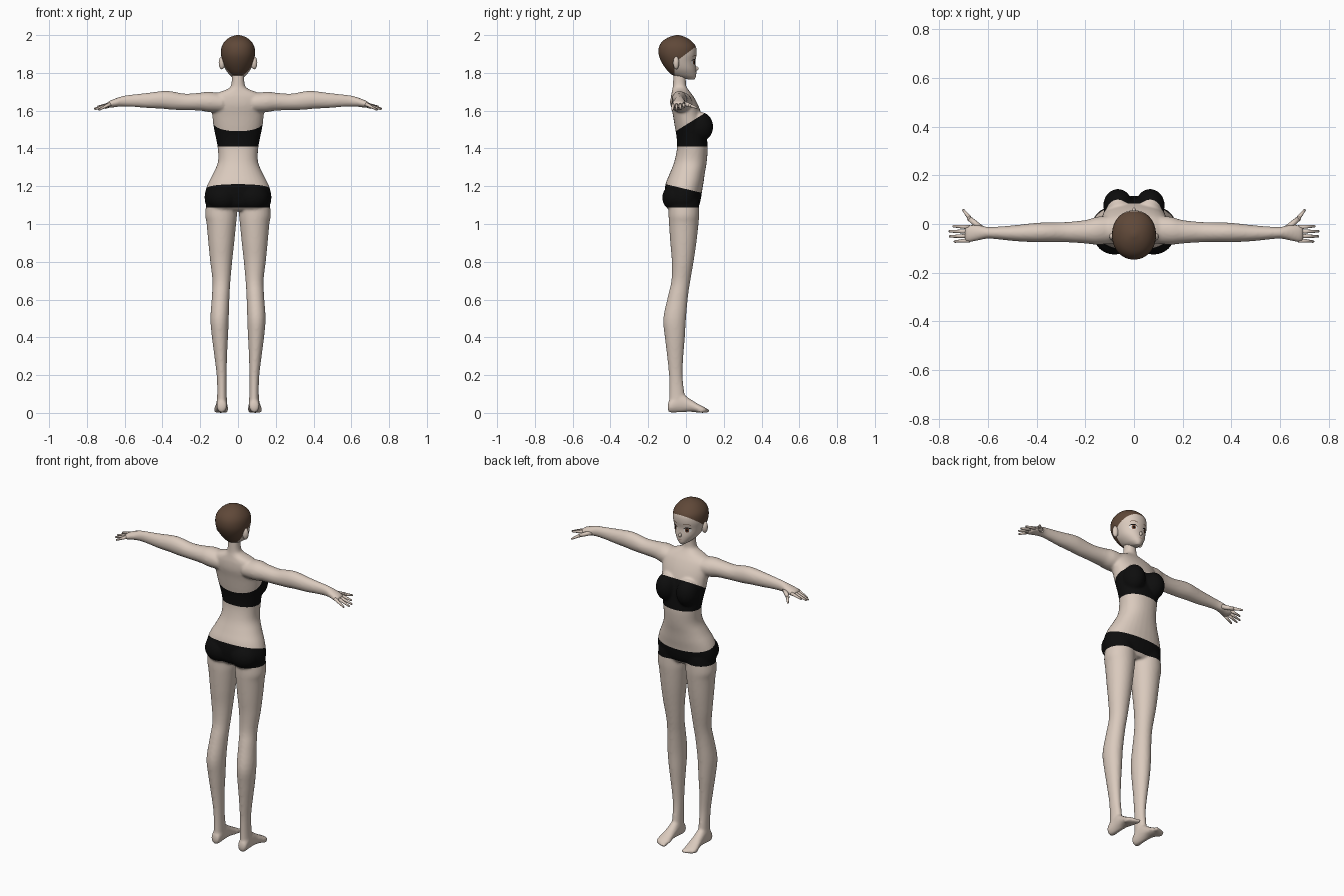
import bpy
import bmesh
import math
from mathutils import Vector, Matrix
from mathutils.bvhtree import BVHTree

cube = bpy.data.objects.get("Cube")
if cube:
    bpy.data.objects.remove(cube, do_unlink=True)


def material(name, color):
    mat = bpy.data.materials.new(name)
    mat.use_nodes = True
    mat.diffuse_color = (*color, 1)
    mat.node_tree.nodes["Principled BSDF"].inputs["Base Color"].default_value = (*color, 1)
    return mat


skin = material("skin", (.70, .59, .51))
black = material("black cloth", (.004, .004, .004))
hair = material("brown hair", (.115, .065, .04))
white = material("eye white", (.8, .78, .75))
iris = material("brown iris", (.16, .06, .03))
lip = material("lip", (.42, .22, .18))


def smooth_rows(rows, steps=4):
    """Catmull-Rom interpolation of section rows."""
    out = []
    last = len(rows) - 1
    for i in range(last):
        p, a, b, c = rows[max(i - 1, 0)], rows[i], rows[i + 1], rows[min(i + 2, last)]
        for k in range(steps):
            t = k / steps
            out.append([b0 + .5 * t * (c0 - a0 + t * (2 * a0 - 5 * b0 + 4 * c0 - d0
                        + t * (3 * (b0 - c0) + d0 - a0)))
                        for a0, b0, c0, d0 in zip(p, a, b, c)])
    return out + [list(rows[-1])]


def loft(bm, axis, rows, side=1, power=2.0, sides=32):
    """Skin closed sections: (position, min a, max a, min b, max b)."""
    rings = []
    for t, a0, a1, b0, b1 in smooth_rows(rows):
        ring = []
        for k in range(sides):
            ang = math.tau * k / sides
            c, s = math.cos(ang), math.sin(ang)
            a = (a0 + a1) / 2 + (a1 - a0) / 2 * math.copysign(abs(c) ** (2 / power), c)
            b = (b0 + b1) / 2 + (b1 - b0) / 2 * math.copysign(abs(s) ** (2 / power), s)
            x, y, z = {"x": (t, a, b), "y": (a, t, b), "z": (a, b, t)}[axis]
            ring.append(bm.verts.new((side * x, y, z)))
        rings.append(ring)
    faces = [bm.faces.new(rings[0]), bm.faces.new(rings[-1][::-1])]
    for lo, hi in zip(rings, rings[1:]):
        for k in range(sides):
            n = (k + 1) % sides
            faces.append(bm.faces.new((lo[k], hi[k], hi[n], lo[n])))
    bmesh.ops.recalc_face_normals(bm, faces=faces)


def ball(bm, center, radii):
    place = Matrix.Translation(center) @ Matrix.Diagonal((*radii, 1))
    bmesh.ops.create_uvsphere(bm, u_segments=24, v_segments=16, radius=1, matrix=place)


def finish(name, bm, mats):
    mesh = bpy.data.meshes.new(name)
    bm.to_mesh(mesh)
    bm.free()
    for mat in mats:
        mesh.materials.append(mat)
    for poly in mesh.polygons:
        poly.use_smooth = True
    obj = bpy.data.objects.new(name, mesh)
    bpy.context.collection.objects.link(obj)
    return obj


def cut(bm, point, normal):
    bmesh.ops.bisect_plane(bm, geom=bm.verts[:] + bm.edges[:] + bm.faces[:],
                           plane_co=point, plane_no=normal)


# Torso and neck: height, half width, front, back
torso = [(1.07, .09, .05, -.07), (1.10, .165, .07, -.10), (1.14, .177, .08, -.11),
         (1.18, .171, .086, -.112), (1.22, .156, .093, -.106), (1.27, .130, .10, -.085),
         (1.33, .106, .11, -.062), (1.40, .107, .115, -.048), (1.46, .118, .11, -.05),
         (1.52, .130, .10, -.06), (1.58, .137, .083, -.07), (1.63, .145, .064, -.08),
         (1.67, .140, .043, -.08), (1.695, .105, .025, -.076), (1.715, .055, .01, -.072),
         (1.74, .035, .0, -.069), (1.82, .032, .0, -.066)]
# Leg: height, inner, outer, back, front
leg = [(1.13, .01, .165, -.09, .07), (1.05, .006, .174, -.092, .07), (1.0, .01, .166, -.09, .066),
       (.9, .02, .157, -.083, .055), (.8, .031, .147, -.075, .04), (.7, .04, .135, -.077, .023),
       (.62, .045, .138, -.095, .011), (.5, .049, .146, -.12, .0), (.4, .053, .138, -.112, -.006),
       (.3, .058, .125, -.1, -.014), (.2, .06, .113, -.09, -.018), (.12, .06, .11, -.088, -.01),
       (.05, .058, .112, -.09, .0)]
# Foot: depth, inner, outer, bottom, top
foot = [(-.097, .075, .095, .02, .04), (-.085, .06, .112, .002, .07), (-.03, .058, .113, .003, .105),
        (.02, .056, .117, .006, .075), (.06, .052, .125, .002, .05), (.09, .052, .127, 0, .034),
        (.108, .06, .115, .003, .024)]
# Arm and palm: distance, back, front, bottom, top
arm = [(.08, -.08, .035, 1.59, 1.69), (.15, -.085, .03, 1.592, 1.70), (.2, -.08, .016, 1.6, 1.695),
       (.28, -.075, .008, 1.603, 1.69), (.35, -.075, .006, 1.605, 1.702),
       (.4, -.075, .005, 1.61, 1.704), (.48, -.071, -.004, 1.614, 1.694),
       (.55, -.064, -.01, 1.62, 1.686), (.6, -.06, -.012, 1.622, 1.68),
       (.64, -.068, -.004, 1.62, 1.668), (.68, -.076, -.004, 1.615, 1.652),
       (.695, -.07, -.01, 1.62, 1.642)]

bm = bmesh.new()
loft(bm, "z", [(z, -w, w, back, front) for z, w, front, back in torso], power=2.2)
for s in (1, -1):
    loft(bm, "z", leg, s)
    loft(bm, "y", foot, s)
    loft(bm, "x", arm, s)
    ball(bm, (s * .066, .076, 1.515), (.06, .068, .078))
    ball(bm, (s * .08, -.05, 1.14), (.085, .076, .075))
    for i in range(5):
        r = .012 - .0015 * i
        ball(bm, (s * (.062 + .0145 * i), .109 - .004 * i * i / 2, r), (r * .8, .017, r))

# Fuse the overlapping parts into one soft skin
raw = finish("body_parts", bm, [])
remesh = raw.modifiers.new("fuse", "REMESH")
remesh.mode = "VOXEL"
remesh.voxel_size = .0065
relax = raw.modifiers.new("relax", "SMOOTH")
relax.factor = .5
relax.iterations = 7
graph = bpy.context.evaluated_depsgraph_get()
fused = bpy.data.meshes.new_from_object(raw.evaluated_get(graph))
bm = bmesh.new()
bm.from_mesh(fused)
bpy.data.objects.remove(raw, do_unlink=True)
bpy.data.meshes.remove(fused)


# Clothing edges are cut into the skin and coloured by height
def top_edge(y):
    return 1.525 + .62 * y


def shorts_edge(y):
    return 1.185 - .24 * y


cut(bm, (0, 0, 1.41), (0, 0, 1))
cut(bm, (0, 0, top_edge(0)), (0, -.62, 1))
cut(bm, (0, 0, shorts_edge(0)), (0, .24, 1))
cut(bm, (0, 0, 1.088), (0, 0, 1))
for f in bm.faces:
    c = f.calc_center_median()
    on_top = 1.41 < c.z < top_edge(c.y) and abs(c.x) < .2
    on_shorts = 1.088 < c.z < shorts_edge(c.y)
    f.material_index = int(on_top or on_shorts)
finish("body", bm, [skin, black])

# Fingers and thumbs: tapered rods from the palm
bm = bmesh.new()
rods = [((.675, -.013 - .018 * i, 1.636), (tip, -.009 - .021 * i, drop))
        for i, (tip, drop) in enumerate([(.74, 1.622), (.757, 1.612), (.755, 1.608), (.735, 1.605)])]
rods.append(((.625, -.02, 1.642), (.675, .022, 1.628)))
rods.append(((.67, .018, 1.63), (.70, .057, 1.615)))
for s in (1, -1):
    for i, (a, b) in enumerate(rods):
        a, b = (Vector((s * p[0], p[1], p[2])) for p in (a, b))
        base = .013 if i == 4 else .0095
        tip = .010 if i == 4 else .005
        turn = (b - a).to_track_quat("Z", "Y").to_matrix().to_4x4()
        bmesh.ops.create_cone(bm, cap_ends=True, segments=12, radius1=base, radius2=tip,
                              depth=(b - a).length, matrix=Matrix.Translation((a + b) / 2) @ turn)
        ball(bm, b, (tip, tip, tip))
finish("fingers", bm, [skin])

# Head: height, half width, front, back
head = [(1.765, .012, .043, .015), (1.774, .026, .05, -.03), (1.79, .045, .054, -.075),
        (1.82, .067, .054, -.105), (1.86, .082, .05, -.131), (1.90, .09, .056, -.145),
        (1.94, .086, .052, -.142), (1.97, .067, .027, -.122), (1.99, .04, -.005, -.088),
        (2.0, .008, -.037, -.053)]
bm = bmesh.new()
loft(bm, "z", [(z, -w, w, back, front) for z, w, front, back in head], power=2.1, sides=48)


def hairline(y):
    return 1.90 + .75 * y


cut(bm, (0, 0, hairline(0)), (0, -.75, 1))
cut(bm, (0, -.062, 0), (0, 1, 0))
cut(bm, (0, 0, 1.785), (0, 0, 1))
for f in bm.faces:
    c = f.calc_center_median()
    f.material_index = int(c.z > hairline(c.y) or (c.y < -.062 and c.z > 1.785))
face_surface = BVHTree.FromBMesh(bm)
finish("head", bm, [skin, hair])

# Ears and nose
bm = bmesh.new()
for s in (1, -1):
    ball(bm, (s * .085, -.052, 1.853), (.017, .016, .034))
ball(bm, (0, .053, 1.823), (.008, .014, .012))
finish("ears_and_nose", bm, [skin])


def face_plate(name, x, z, rx, rz, mat, lift, sides=(1, -1), bend=0):
    """Thin patch laid on the face; bend arches it downward at the ends."""
    bm = bmesh.new()
    for s in sides:
        grid = []
        for r in range(5):
            ring = []
            for k in range(20):
                ang = math.tau * k / 20
                u, v = r / 4 * math.cos(ang), r / 4 * math.sin(ang)
                px, pz = s * (x + rx * u), z + rz * v - bend * u * u
                hit = face_surface.ray_cast(Vector((px, 1, pz)), Vector((0, -1, 0)))[0]
                ring.append(bm.verts.new((px, hit.y + lift, pz)))
            grid.append(ring)
        for lo, hi in zip(grid, grid[1:]):
            for k in range(20):
                n = (k + 1) % 20
                bm.faces.new((lo[k], hi[k], hi[n], lo[n])[::s])
    bmesh.ops.remove_doubles(bm, verts=bm.verts[:], dist=.00001)
    finish(name, bm, [mat])


# Painted face details
face_plate("eye_whites", .038, 1.856, .019, .014, white, .001)
face_plate("irises", .037, 1.856, .010, .0135, iris, .002)
face_plate("pupils", .037, 1.856, .005, .007, black, .003)
face_plate("upper_lashes", .039, 1.871, .021, .003, black, .003, bend=.008)
face_plate("eyebrows", .038, 1.892, .02, .002, hair, .001, bend=.005)
face_plate("mouth", 0, 1.797, .012, .0018, lip, .001, sides=(1,))
